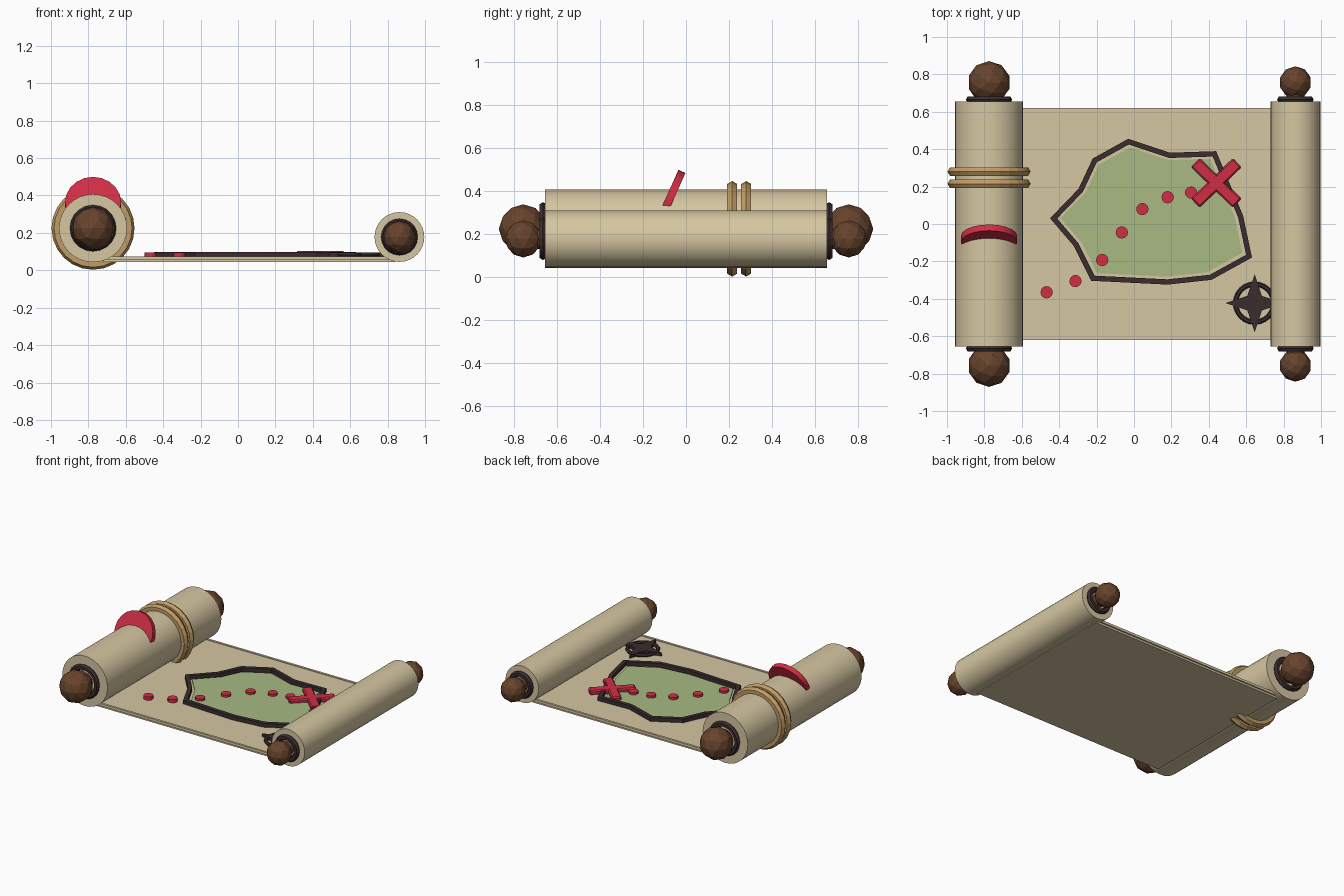
import bpy, bmesh, math
from mathutils import Vector, Matrix

if "Cube" in bpy.data.objects:
    bpy.data.objects.remove(bpy.data.objects["Cube"])


def material(name, rgb):
    m = bpy.data.materials.new(name)
    lin = [((c / 255 + 0.055) / 1.055) ** 2.4 if c > 10 else c / 3295 for c in rgb]
    m.diffuse_color = (*lin, 1)
    m.use_nodes = True
    m.node_tree.nodes["Principled BSDF"].inputs["Base Color"].default_value = m.diffuse_color
    return m


PARCHMENT = material("parchment", (214, 199, 162))
WOOD = material("brown wood", (104, 68, 44))
INK = material("dark ink", (58, 44, 46))
GREEN = material("land green", (168, 186, 130))
RED = material("red wax", (208, 46, 70))
ROPE = material("tan rope", (192, 156, 102))
ALONG_Y = (math.pi / 2, 0, 0)


def finish(name, mat, smooth=False):
    ob = bpy.context.object
    ob.name = name
    ob.data.materials.append(mat)
    if smooth:
        bpy.ops.object.shade_smooth_by_angle(angle=math.radians(35))
    return ob


def cylinder(name, mat, r, depth, loc, rot=(0, 0, 0), sides=32, smooth=True):
    bpy.ops.mesh.primitive_cylinder_add(vertices=sides, radius=r, depth=depth, location=loc, rotation=rot)
    return finish(name, mat, smooth)


def torus(name, mat, major, minor, loc, rot=(0, 0, 0), seg=20, sides=6, smooth=False):
    bpy.ops.mesh.primitive_torus_add(major_radius=major, minor_radius=minor, major_segments=seg,
                                     minor_segments=sides, location=loc, rotation=rot)
    return finish(name, mat, smooth)


def box(name, mat, size, loc, angle=0, bevel=0):
    bpy.ops.mesh.primitive_cube_add(size=1, location=loc, rotation=(0, 0, angle))
    ob = finish(name, mat)
    ob.scale = size
    bpy.ops.object.transform_apply(location=False, rotation=False, scale=True)
    if bevel:
        mod = ob.modifiers.new("bevel", "BEVEL")
        mod.width = bevel
        mod.segments = 1
    return ob


def mesh_object(name, mat, bm):
    bmesh.ops.recalc_face_normals(bm, faces=bm.faces)
    me = bpy.data.meshes.new(name)
    bm.to_mesh(me)
    bm.free()
    me.materials.append(mat)
    ob = bpy.data.objects.new(name, me)
    bpy.context.collection.objects.link(ob)
    return ob


def plate(name, mat, pts, z0, z1):
    bm = bmesh.new()
    f = bm.faces.new([bm.verts.new((x, y, z0)) for x, y in pts])
    top = bmesh.ops.extrude_face_region(bm, geom=[f])["geom"]
    bmesh.ops.translate(bm, verts=[g for g in top if isinstance(g, bmesh.types.BMVert)], vec=(0, 0, z1 - z0))
    return mesh_object(name, mat, bm)


def band(name, mat, pts, half, z0, z1):
    # closed mitred strip following a polygon
    n, rings = len(pts), []
    bm = bmesh.new()
    for i in range(n):
        a, p, b = (Vector(pts[(i + k) % n]) for k in (-1, 0, 1))
        d1, d2 = (p - a).normalized(), (b - p).normalized()
        n1, n2 = Vector((-d1.y, d1.x)), Vector((-d2.y, d2.x))
        m = (n1 + n2) / (1 + n1.dot(n2)) * half
        rings.append([bm.verts.new((*q, z)) for q, z in ((p + m, z0), (p + m, z1), (p - m, z1), (p - m, z0))])
    for i in range(n):
        r, s = rings[i], rings[(i + 1) % n]
        for k in range(4):
            bm.faces.new((r[k], r[(k + 1) % 4], s[(k + 1) % 4], s[k]))
    return mesh_object(name, mat, bm)


# Rolled ends with rods, collars and knobs
for side, x, z, r, knob, collar in (("left", -0.775, 0.225, 0.182, 0.114, 0.104),
                                    ("right", 0.863, 0.178, 0.133, 0.086, 0.078)):
    cylinder(side + "_roll", PARCHMENT, r, 1.31, (x, 0, z), ALONG_Y)
    cylinder(side + "_rod", WOOD, knob * 0.55, 1.46, (x, 0, z), ALONG_Y, 16)
    for s, end in ((-1, "front"), (1, "back")):
        torus(f"{side}_{end}_collar", INK, collar, 0.02, (x, s * 0.665, z), ALONG_Y, 20, 6)
        bpy.ops.mesh.primitive_ico_sphere_add(subdivisions=2, radius=knob, location=(x, s * 0.757, z))
        finish(f"{side}_{end}_knob", WOOD)

# Open sheet with thin raised edges
box("sheet", PARCHMENT, (1.56, 1.22, 0.027), (0.06, 0, 0.0565))
for s, end in ((-1, "front"), (1, "back")):
    box(end + "_sheet_edge", PARCHMENT, (1.53, 0.016, 0.018), (0.06, s * 0.612, 0.066))

# Island and its coastline
coast = [(-0.43, 0.03), (-0.285, 0.18), (-0.21, 0.34), (-0.03, 0.44), (0.19, 0.367), (0.43, 0.375),
         (0.57, 0.04), (0.615, -0.172), (0.41, -0.285), (0.18, -0.31), (-0.22, -0.29), (-0.31, -0.11)]
band("coastline", INK, coast, 0.014, 0.068, 0.098)
cx, cy = 0.1, 0.05
plate("island", GREEN, [(cx + (x - cx) * 0.93, cy + (y - cy) * 0.92) for x, y in coast], 0.069, 0.078)

# Dotted trail and cross mark
trail = [(-0.467, -0.365), (-0.313, -0.305), (-0.17, -0.193), (-0.065, -0.045),
         (0.045, 0.08), (0.18, 0.143), (0.305, 0.168)]
for i, (x, y) in enumerate(trail):
    cylinder(f"trail_dot_{i + 1}", RED, 0.033, 0.028, (x, y, 0.08), sides=12)
for s in (-1, 1):
    box("cross_bar", RED, (0.31, 0.066, 0.034), (0.44, 0.22, 0.085), s * math.radians(44), 0.008)

# Compass rose
torus("compass_ring", INK, 0.102, 0.013, (0.645, -0.423, 0.083), seg=24)
star = []
for i in range(8):
    a, rad = i * math.pi / 4, 0.155 if i % 2 == 0 else 0.055
    star.append((0.645 + rad * math.cos(a), -0.423 + rad * math.sin(a)))
plate("compass_star", INK, star, 0.069, 0.094)

# Rope windings round the left roll
for y in (0.215, 0.28):
    torus("rope_loop", ROPE, 0.195, 0.027, (-0.775, y, 0.225), ALONG_Y, 24, 6, False)

# Wax seal leaning on the left roll
cylinder("wax_seal", RED, 0.15, 0.036, (-0.775, -0.08, 0.355), (math.radians(66), 0, 0), 20)
